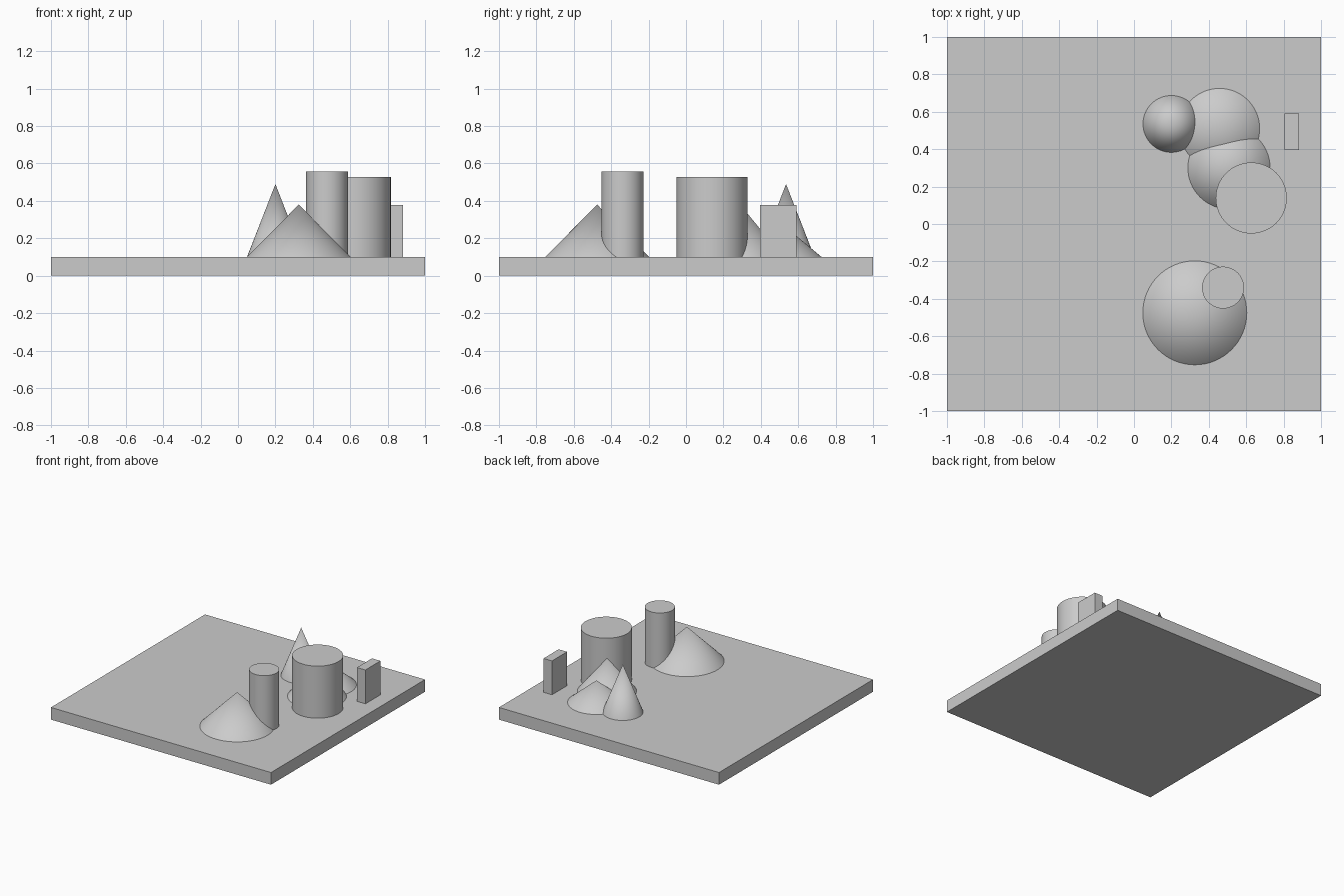
import bpy
import math

cube = bpy.data.objects.get("Cube")
if cube:
    bpy.data.objects.remove(cube, do_unlink=True)

GREY = (0.6, 0.6, 0.6, 1.0)
grey = bpy.data.materials.new("plain grey")
grey.use_nodes = True
grey.diffuse_color = GREY
grey.node_tree.nodes["Principled BSDF"].inputs["Base Color"].default_value = GREY

PLATE_TOP = 0.1
SIDES = 64


def finish(name):
    obj = bpy.context.object
    obj.name = name
    obj.data.materials.append(grey)
    return obj


def box(name, x, y, bottom, size):
    bpy.ops.mesh.primitive_cube_add(size=1, location=(x, y, bottom + size[2] / 2))
    bpy.context.object.scale = size
    bpy.ops.object.transform_apply(location=False, rotation=False, scale=True)
    return finish(name)


def round_part(name, x, y, radius, top, tip_radius):
    height = top - PLATE_TOP
    bpy.ops.mesh.primitive_cone_add(
        vertices=SIDES, radius1=radius, radius2=tip_radius, depth=height,
        location=(x, y, PLATE_TOP + height / 2))
    bpy.ops.object.shade_smooth_by_angle(angle=math.radians(30))
    return finish(name)


def cone(name, x, y, radius, top):
    return round_part(name, x, y, radius, top, 0)


def cylinder(name, x, y, radius, top):
    return round_part(name, x, y, radius, top, radius)


# Base plate and upright block
box("base_plate", 0, 0, 0, (2, 2, PLATE_TOP))
box("upright_block", 0.843, 0.493, PLATE_TOP, (0.077, 0.196, 0.278))

# Cones
cone("wide_cone", 0.325, -0.475, 0.278, 0.38)
cone("tall_cone", 0.2, 0.535, 0.152, 0.49)
cone("low_cone", 0.457, 0.51, 0.215, 0.28)
cone("middle_cone", 0.508, 0.3, 0.22, 0.367)

# Cylinders
cylinder("narrow_cylinder", 0.476, -0.34, 0.112, 0.556)
cylinder("broad_cylinder", 0.627, 0.139, 0.19, 0.528)
